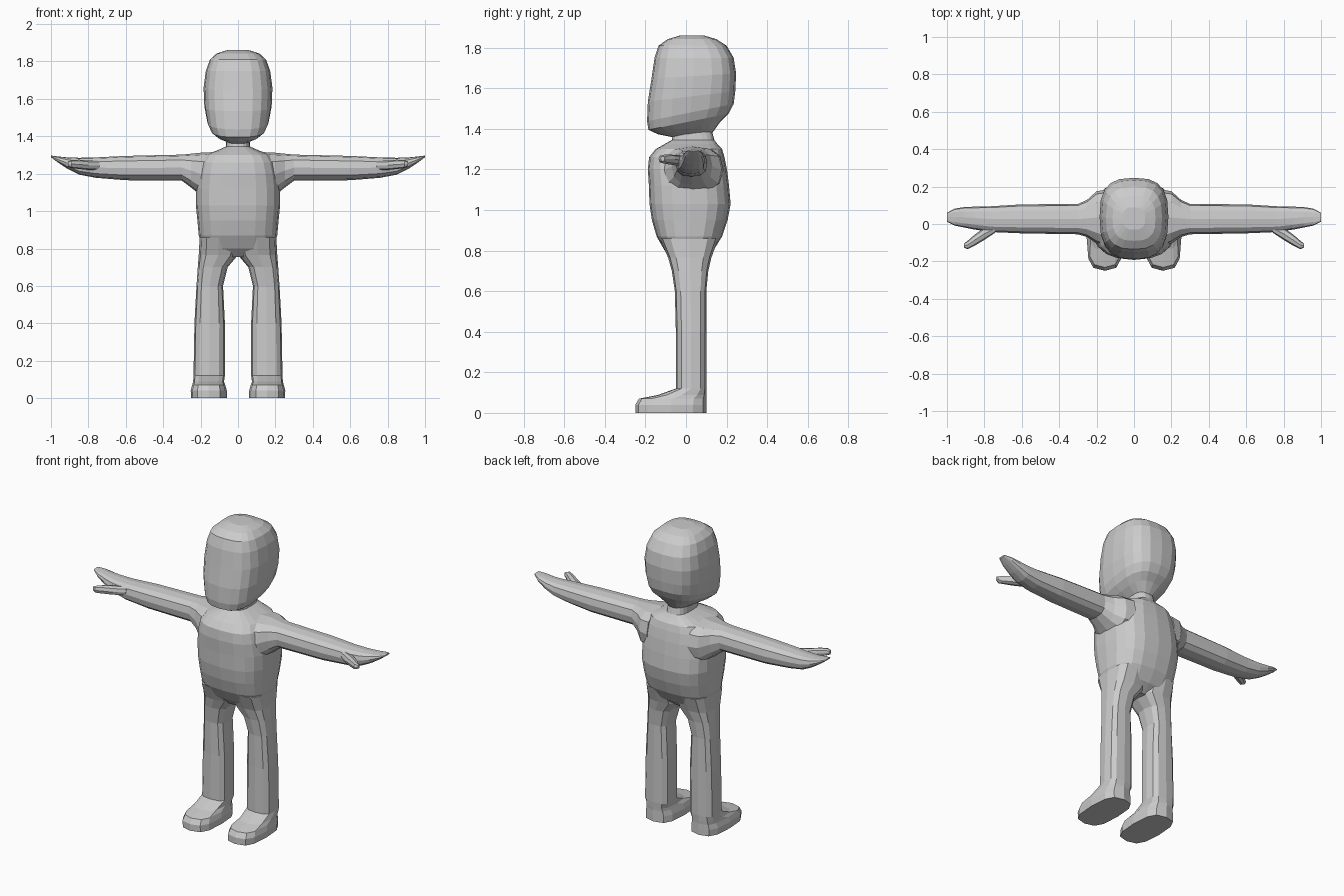
import bpy, bmesh
from math import sin, cos, pi
from mathutils import Vector


def loft(name, axis, stations, sides=12, power=3.0, mirror=False):
    """Skin rounded-box rings. Station: (pos, u0, u1, v0, v1[, tilt along v])."""
    def spow(t):
        return 0.0 if abs(t) < 1e-6 else (1 if t > 0 else -1) * abs(t) ** (2 / power)

    bm = bmesh.new()
    rings = []
    for s in stations:
        p, u0, u1, v0, v1 = s[:5]
        tilt = s[5] if len(s) > 5 else 0.0
        ring = []
        for i in range(sides):
            a = 2 * pi * i / sides
            u = (u0 + u1) / 2 + (u1 - u0) / 2 * spow(cos(a))
            dv = (v1 - v0) / 2 * spow(sin(a))
            v = (v0 + v1) / 2 + dv
            q = p + tilt * dv
            co = (u, v, q) if axis == 'Z' else (q, u, v)
            ring.append(bm.verts.new(Vector(co)))
        rings.append(ring)
    for r0, r1 in zip(rings, rings[1:]):
        for i in range(sides):
            j = (i + 1) % sides
            bm.faces.new((r0[i], r0[j], r1[j], r1[i]))
    bm.faces.new(rings[0])
    bm.faces.new(rings[-1])
    bmesh.ops.recalc_face_normals(bm, faces=bm.faces)
    me = bpy.data.meshes.new(name)
    bm.to_mesh(me)
    bm.free()
    ob = bpy.data.objects.new(name, me)
    bpy.context.collection.objects.link(ob)
    if mirror:
        ob.modifiers.new("Mirror", 'MIRROR')
    return ob


def centred(rows):
    """Expand (z, half width, y0, y1[, tilt]) into symmetric stations."""
    return [(r[0], -r[1], r[1], *r[2:]) for r in rows]


# Head: tall rounded box with a tilted jaw
loft("head", 'Z', centred([
    (1.37, .05, -.07, .13, .1),
    (1.405, .11, -.14, .17, .2),
    (1.435, .145, -.185, .21, .2),
    (1.48, .165, -.192, .235, .2),
    (1.56, .18, -.188, .243, .12),
    (1.66, .184, -.17, .247, .06),
    (1.75, .172, -.155, .235),
    (1.81, .15, -.135, .20),
    (1.842, .115, -.09, .15),
    (1.86, .06, -.03, .09)]), sides=20, power=2.8)

# Torso, running up into the neck
loft("torso", 'Z', centred([
    (.755, .08, -.06, .08),
    (.80, .185, -.105, .135),
    (.87, .21, -.145, .178),
    (.95, .217, -.168, .205),
    (1.03, .225, -.18, .22),
    (1.12, .225, -.183, .212),
    (1.20, .215, -.188, .202),
    (1.26, .20, -.182, .19),
    (1.30, .175, -.15, .178),
    (1.325, .11, -.105, .155),
    (1.345, .065, -.07, .14),
    (1.40, .06, -.06, .125)]), sides=20, power=2.8)

# Leg and foot in one skin
loft("leg", 'Z', [
    (0, .06, .25, -.25, .10),
    (.04, .06, .253, -.25, .10),
    (.07, .068, .245, -.232, .10),
    (.088, .075, .24, -.14, .10),
    (.12, .07, .238, -.05, .10),
    (.40, .07, .233, -.05, .10),
    (.60, .08, .222, -.055, .10),
    (.70, .055, .215, -.07, .11),
    (.765, .0, .21, -.088, .125),
    (.86, .0, .205, -.13, .16)], mirror=True)

# Arm flaring into the shoulder and tapering to a mitten hand
loft("arm", 'X', [
    (.14, -.13, .185, 1.08, 1.315),
    (.20, -.105, .175, 1.085, 1.312),
    (.25, -.07, .13, 1.125, 1.307),
    (.30, -.055, .107, 1.163, 1.302),
    (.60, -.05, .105, 1.165, 1.295),
    (.76, -.043, .095, 1.178, 1.287),
    (.85, -.03, .093, 1.195, 1.285),
    (.91, -.018, .09, 1.225, 1.287),
    (.96, -.008, .082, 1.258, 1.292),
    (1.0, .012, .06, 1.288, 1.297)], power=2.6, mirror=True)

# Thumb
loft("thumb", 'X', [
    (.74, -.045, .0, 1.22, 1.27),
    (.80, -.085, -.02, 1.22, 1.27),
    (.85, -.115, -.055, 1.225, 1.275),
    (.89, -.135, -.09, 1.23, 1.272),
    (.91, -.125, -.105, 1.24, 1.265)], sides=8, power=2.4, mirror=True)
